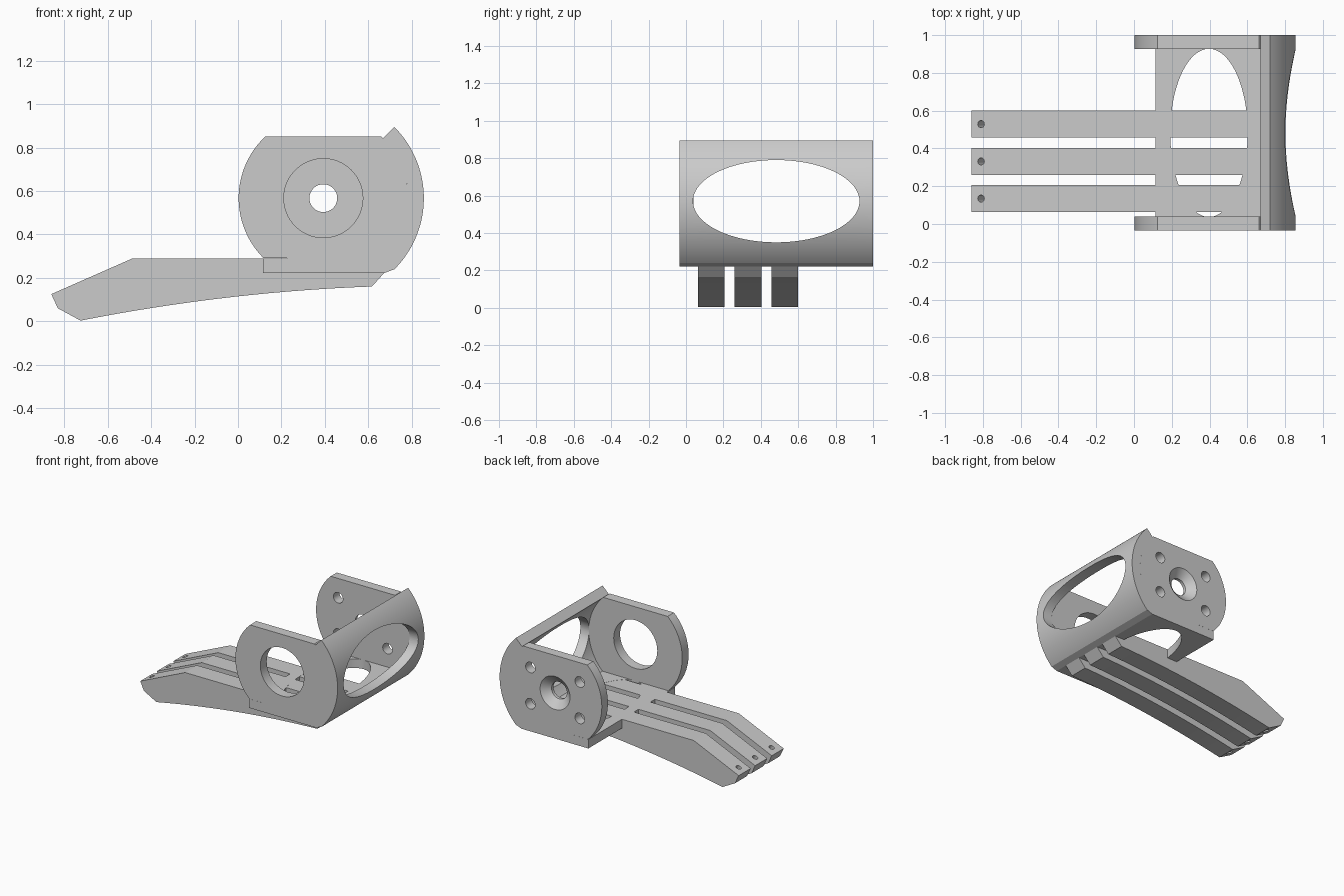
import bpy, bmesh
from math import sin, cos, asin, radians, degrees, atan2, pi

if "Cube" in bpy.data.objects:
    bpy.data.objects.remove(bpy.data.objects["Cube"])

CX, CZ = 0.393, 0.567          # axis of the round cheeks and visor
R_IN, R_OUT = 0.39, 0.463
Y0, Y1 = -0.035, 1.0
YM = (Y0 + Y1) / 2


def arc(r, a0, a1, n=48):
    return [(CX + r * cos(radians(a0 + (a1 - a0) * i / n)),
             CZ + r * sin(radians(a0 + (a1 - a0) * i / n))) for i in range(n + 1)]


def prism(name, pts, y0, y1):
    """Extrude an x-z profile along y."""
    bm = bmesh.new()
    face = bm.faces.new([bm.verts.new((x, y0, z)) for x, z in pts])
    ext = bmesh.ops.extrude_face_region(bm, geom=[face])
    verts = [v for v in ext["geom"] if isinstance(v, bmesh.types.BMVert)]
    bmesh.ops.translate(bm, verts=verts, vec=(0, y1 - y0, 0))
    bmesh.ops.recalc_face_normals(bm, faces=bm.faces)
    me = bpy.data.meshes.new(name)
    bm.to_mesh(me)
    bm.free()
    ob = bpy.data.objects.new(name, me)
    bpy.context.collection.objects.link(ob)
    return ob


def cut(ob, loc, r1, depth, rot=(0, 0, 0), scale=(1, 1, 1), r2=None, n=64):
    """Subtract a (tapered or elliptical) cylinder."""
    bpy.ops.mesh.primitive_cone_add(vertices=n, radius1=r1, radius2=r1 if r2 is None else r2,
                                    depth=depth, location=loc, rotation=rot)
    c = bpy.context.object
    c.scale = scale
    c.hide_render = True
    m = ob.modifiers.new("cut", 'BOOLEAN')
    m.operation, m.solver, m.object = 'DIFFERENCE', 'EXACT', c
    bpy.context.view_layer.objects.active = ob
    bpy.ops.object.modifier_apply(modifier=m.name)
    bpy.data.objects.remove(c, do_unlink=True)


parts = []
ALONG_Y, ALONG_X = (pi / 2, 0, 0), (0, pi / 2, 0)

# Curved visor and floor plate in one shell
shell = prism("visor_and_floor",
              arc(R_OUT, -45, 45) + arc(R_IN, 45, -45)
              + [(0.115, 0.29), (0.115, 0.222), (0.673, 0.222)], Y0, Y1)
cut(shell, (0.8, YM, 0.57), 1, 0.5, ALONG_X, (0.22, 0.445, 1), n=96)
cut(shell, (0.397, YM, 0.25), 1, 0.2, scale=(0.205, 0.445, 1), n=96)
parts.append(shell)

# Round cheek plates with flat top and bottom
top = degrees(asin((0.85 - CZ) / R_IN))
low = degrees(asin((CZ - 0.2905) / R_IN))
cheek = arc(R_IN, -low, top) + arc(R_IN, 180 - top, 180 + low)
front = prism("front_cheek", cheek, Y0, 0.041)
cut(front, (CX, 0, CZ), 0.182, 0.3, ALONG_Y)
back = prism("back_cheek", cheek, 0.927, Y1)
cut(back, (CX, 0.96, CZ), 0.064, 0.3, ALONG_Y)
cut(back, (CX, 0.98, CZ), 0.064, 0.06, (-pi / 2, 0, 0), r2=0.137)   # countersink
for sx in (-1, 1):
    for sz in (-1, 1):
        cut(back, (CX + sx * 0.206, 0.96, CZ + sz * 0.137), 0.04, 0.3, ALONG_Y, n=32)
parts += [front, back]

# Three long fingers with bowed underside and a slanted tip hole
bow = []
for i in range(25):
    t = i / 24
    bow.append((-0.725 + 1.342 * t, 0.003 + 0.157 * t + 0.108 * t * (1 - t)))
finger = ([(-0.86, 0.125), (-0.83, 0.06)] + bow
          + [(0.673, 0.222), (0.66, 0.29), (-0.485, 0.29)])
tilt = atan2(0.165, 0.375)
for i, y in enumerate((0.063, 0.26, 0.457)):
    f = prism(f"finger_{i + 1}", finger, y, y + 0.143)
    cut(f, (-0.81, y + 0.0715, 0.147), 0.019, 0.5, (0, -tilt, 0), n=24)
    parts.append(f)

# Smooth the round walls, keep edges crisp
bpy.ops.object.select_all(action='DESELECT')
for ob in parts:
    ob.select_set(True)
bpy.context.view_layer.objects.active = parts[0]
bpy.ops.object.shade_smooth_by_angle(angle=radians(20))
